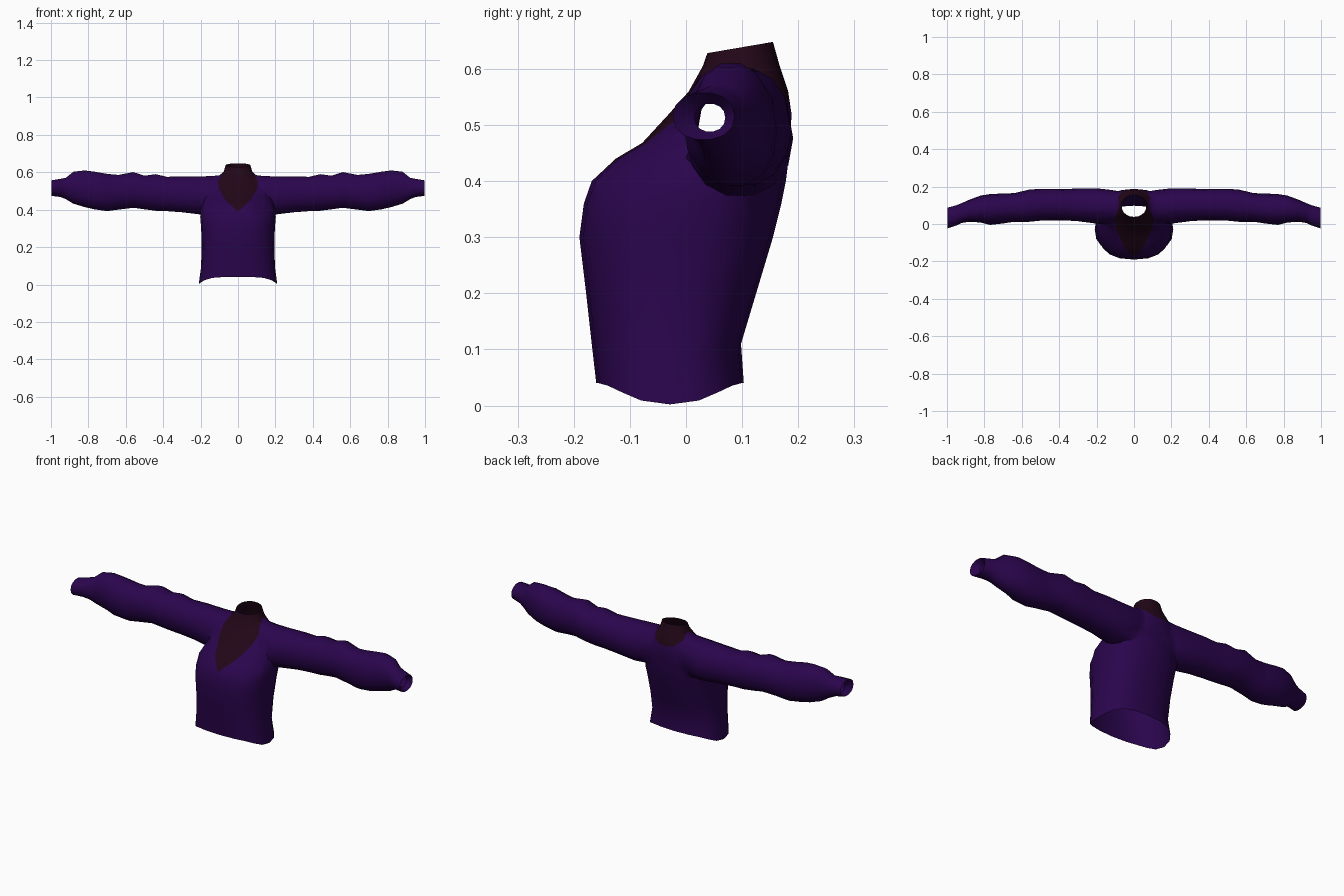
import bpy, bmesh, math
from mathutils import Vector

cube = bpy.data.objects.get("Cube")
if cube:
    bpy.data.objects.remove(cube, do_unlink=True)


def material(name, color):
    m = bpy.data.materials.new(name)
    m.use_nodes = True
    m.diffuse_color = color
    m.node_tree.nodes["Principled BSDF"].inputs["Base Color"].default_value = color
    return m


purple = material("purple cloth", (0.023, 0.0015, 0.074, 1))
maroon = material("dark maroon collar", (0.016, 0.002, 0.009, 1))


def rounded(i, n, power):
    """Point i of n on a unit superellipse."""
    a = 2 * math.pi * i / n
    c, s = math.cos(a), math.sin(a)
    return (math.copysign(abs(c) ** (2 / power), c),
            math.copysign(abs(s) ** (2 / power), s))


def loft(name, rings):
    """Closed skin through rings of points, with fan caps."""
    bm = bmesh.new()
    loops = [[bm.verts.new(p) for p in ring] for ring in rings]
    n = len(loops[0])
    for a, b in zip(loops, loops[1:]):
        for i in range(n):
            j = (i + 1) % n
            bm.faces.new((a[i], a[j], b[j], b[i]))
    for ring in (loops[0], loops[-1]):
        hub = bm.verts.new(sum((v.co for v in ring), Vector()) / n)
        for i in range(n):
            bm.faces.new((hub, ring[i], ring[(i + 1) % n]))
    bmesh.ops.recalc_face_normals(bm, faces=bm.faces)
    mesh = bpy.data.meshes.new(name)
    bm.to_mesh(mesh)
    bm.free()
    obj = bpy.data.objects.new(name, mesh)
    bpy.context.collection.objects.link(obj)
    return obj


# Torso rings: height, front y, back y, half width, side drop, back rise
torso_rings = [
    (0.04, -0.16, 0.103, 0.21, 0.038, 0),
    (0.11, -0.168, 0.098, 0.198, 0.02, 0),
    (0.2, -0.178, 0.125, 0.194, 0, 0),
    (0.3, -0.19, 0.155, 0.197, 0, 0),
    (0.36, -0.182, 0.17, 0.202, 0, 0),
    (0.4, -0.168, 0.178, 0.2, 0, 0),
    (0.44, -0.125, 0.183, 0.19, 0, 0),
    (0.468, -0.078, 0.186, 0.178, 0, 0),
    (0.52, -0.03, 0.188, 0.15, 0, 0),
    (0.56, 0.005, 0.182, 0.118, 0, 0),
    (0.605, 0.03, 0.167, 0.076, 0, 0),
    (0.638, 0.038, 0.155, 0.066, 0, 0.01),
]


def torso_ring(z, front, back, half, drop, rise):
    points = []
    for i in range(20):
        c, s = rounded(i, 20, 2.5 if z < 0.5 else 2.1)
        points.append((c * half, (front + back) / 2 + s * (back - front) / 2,
                       z - drop * abs(c) ** 5 + rise * s))
    return points


# Sleeve rings: x, bottom z, top z, front y, back y
sleeve_rings = [
    (0.06, 0.44, 0.585, 0.03, 0.17),
    (0.12, 0.38, 0.588, 0.0, 0.187),
    (0.2, 0.372, 0.58, 0.002, 0.191),
    (0.3, 0.384, 0.58, 0.015, 0.19),
    (0.38, 0.39, 0.578, 0.02, 0.186),
    (0.44, 0.392, 0.592, 0.02, 0.188),
    (0.5, 0.4, 0.584, 0.018, 0.188),
    (0.56, 0.408, 0.603, 0.012, 0.184),
    (0.64, 0.398, 0.588, 0.012, 0.165),
    (0.7, 0.39, 0.594, 0.003, 0.163),
    (0.77, 0.4, 0.606, -0.005, 0.16),
    (0.82, 0.412, 0.612, 0.008, 0.152),
    (0.88, 0.43, 0.605, 0.012, 0.13),
    (0.92, 0.455, 0.572, 0.006, 0.112),
    (0.95, 0.467, 0.566, -0.008, 0.1),
    (0.998, 0.473, 0.558, -0.024, 0.087),
    (0.97, 0.488, 0.538, 0.015, 0.07),
]


def sleeve_ring(side, x, low, high, front, back):
    points = []
    for i in range(14):
        c, s = rounded(i, 14, 2.15)
        points.append((side * x, (front + back) / 2 + c * (back - front) / 2,
                       (low + high) / 2 + s * (high - low) / 2))
    return points


sweater = loft("sweater", [torso_ring(*r) for r in torso_rings])
sleeves = loft("sleeves_helper", [sleeve_ring(-1, *r) for r in reversed(sleeve_rings)]
               + [sleeve_ring(1, *r) for r in sleeve_rings])

# Merge the sleeves with the torso into one skin
join = sweater.modifiers.new("join", 'BOOLEAN')
join.operation = 'UNION'
join.solver = 'EXACT'
join.object = sleeves
bpy.context.view_layer.update()
bm = bmesh.new()
bm.from_object(sweater, bpy.context.evaluated_depsgraph_get())
sweater.modifiers.clear()
bpy.data.objects.remove(sleeves, do_unlink=True)


# Open the hem, the neck and both cuffs
def is_cap(face):
    co = [v.co for v in face.verts]
    return (all(p.z < 0.05 for p in co) or all(p.z > 0.62 for p in co)
            or all(abs(abs(p.x) - 0.97) < 0.001 for p in co))


bmesh.ops.delete(bm, geom=[f for f in bm.faces if is_cap(f)], context='FACES')

# Ease the seam between sleeves and torso
seam = [v for v in bm.verts if 0.09 < abs(v.co.x) < 0.19 and v.co.z > 0.37]
for _ in range(2):
    bmesh.ops.smooth_vert(bm, verts=seam, factor=0.4,
                          use_axis_x=True, use_axis_y=True, use_axis_z=True)

# Collar outline: a deep V in front and a shallow scoop behind
MIDDLE = 0.09
outlines = {
    -1: [(0, 0.39), (0.065, 0.45), (0.1, 0.51), (0.107, 0.55), (0.078, 0.605)],
    1: [(0, 0.535), (0.05, 0.545), (0.085, 0.575), (0.078, 0.605)],
}


def borders(outline):
    for (x0, z0), (x1, z1) in zip(outline, outline[1:]):
        yield Vector((x0, 0, z0)), Vector((z1 - z0, 0, x0 - x1)).normalized()


def in_half(face, half):
    c = face.calc_center_median()
    return (c.y - MIDDLE) * half > 0 and abs(c.x) < 0.2 and c.z > 0.37


for half, outline in outlines.items():
    for point, normal in borders(outline):
        for side in (1, -1):
            faces = [f for f in bm.faces if in_half(f, half)]
            geom = set(faces)
            for f in faces:
                geom.update(f.edges)
                geom.update(f.verts)
            bmesh.ops.bisect_plane(
                bm, geom=list(geom), dist=0.0001,
                plane_co=(point.x * side, 0, point.z),
                plane_no=(normal.x * side, 0, normal.z))

for face in bm.faces:
    c = face.calc_center_median()
    half = 1 if c.y > MIDDLE else -1
    p = Vector((abs(c.x), 0, c.z))
    inside = all((p - q).dot(n) < 0 for q, n in borders(outlines[half]))
    face.material_index = int((c.z > 0.604 and p.x < 0.08) or inside)

sweater.data.materials.append(purple)
sweater.data.materials.append(maroon)
bm.to_mesh(sweater.data)
bm.free()

# Soft cloth shading
bpy.ops.object.select_all(action='DESELECT')
sweater.select_set(True)
bpy.context.view_layer.objects.active = sweater
bpy.ops.object.shade_smooth_by_angle(angle=math.radians(50))
